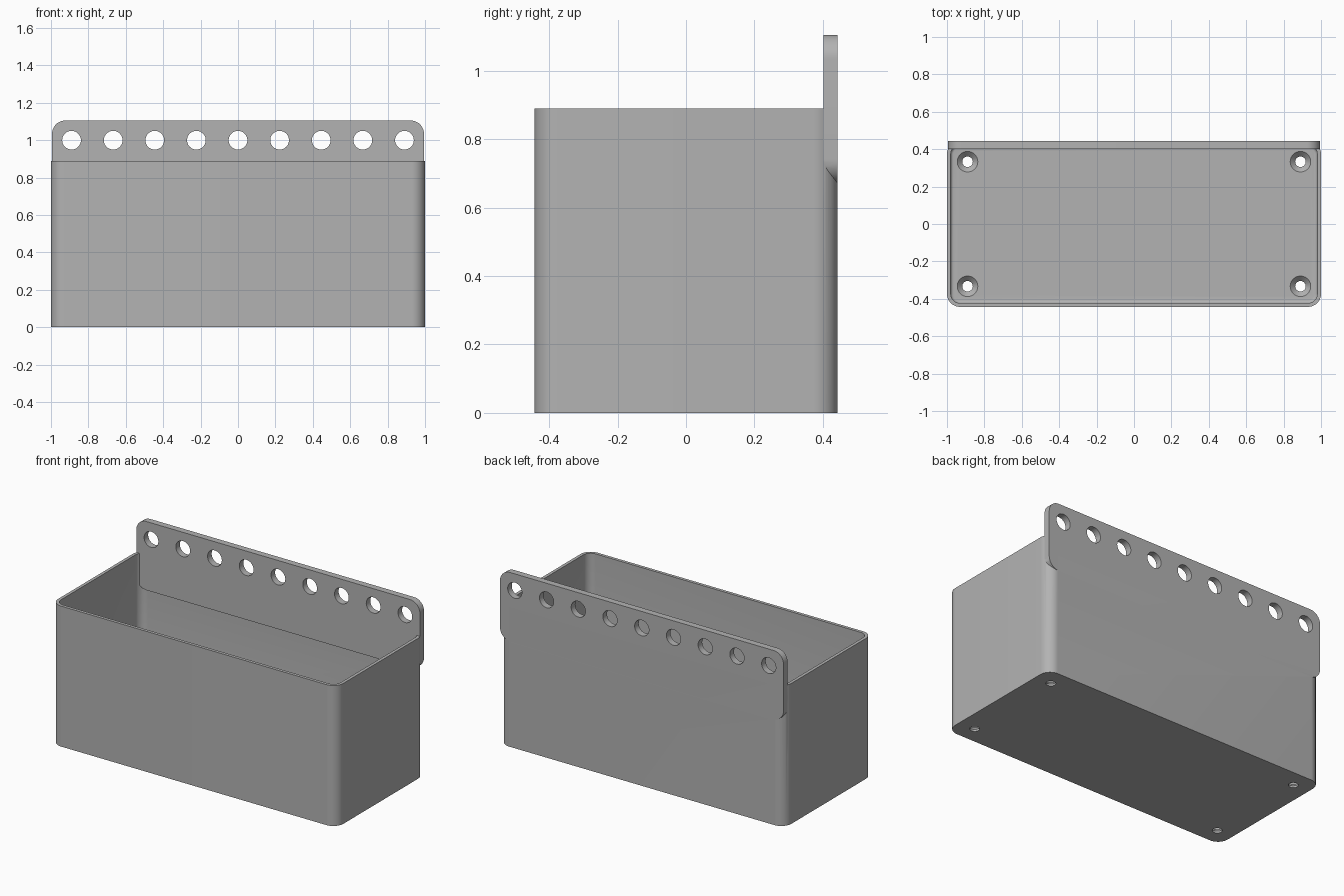
import bpy
import bmesh
from math import sin, cos, pi, radians

cube = bpy.data.objects.get("Cube")
if cube:
    bpy.data.objects.remove(cube, do_unlink=True)

grey = bpy.data.materials.new("plain grey")
grey.use_nodes = True
colour = (0.45, 0.45, 0.45, 1)
grey.diffuse_color = colour
grey.node_tree.nodes["Principled BSDF"].inputs["Base Color"].default_value = colour


def rounded_rect(half_w, half_h, radius, steps=12):
    """Counter-clockwise outline of a rectangle with round corners."""
    points = []
    for corner, (sx, sy) in enumerate([(1, 1), (-1, 1), (-1, -1), (1, -1)]):
        for i in range(steps + 1):
            a = pi / 2 * (corner + i / steps)
            points.append((sx * (half_w - radius) + radius * cos(a),
                           sy * (half_h - radius) + radius * sin(a)))
    return points


def circle(x, y, radius, steps=40):
    return [(x + radius * cos(2 * pi * i / steps), y + radius * sin(2 * pi * i / steps))
            for i in range(steps)]


def along_z(outline, z):
    return [(u, v, z) for u, v in outline]


def along_y(outline, y, z_offset=0):
    return [(u, y, v + z_offset) for u, v in outline]


def loft(name, stacks):
    """Skin each stack of rings and cap both of its ends."""
    bm = bmesh.new()
    for rings in stacks:
        loops = [[bm.verts.new(p) for p in ring] for ring in rings]
        for low, high in zip(loops, loops[1:]):
            for i in range(len(low)):
                bm.faces.new((low[i - 1], low[i], high[i], high[i - 1]))
        bm.faces.new(loops[0])
        bm.faces.new(loops[-1])
    bmesh.ops.recalc_face_normals(bm, faces=bm.faces)
    mesh = bpy.data.meshes.new(name)
    bm.to_mesh(mesh)
    bm.free()
    mesh.materials.append(grey)
    obj = bpy.data.objects.new(name, mesh)
    bpy.context.collection.objects.link(obj)
    return obj


def combine(target, other, operation):
    """Apply a boolean and discard the second object."""
    bpy.context.view_layer.objects.active = target
    mod = target.modifiers.new(operation.lower(), "BOOLEAN")
    mod.operation, mod.object, mod.solver = operation, other, "EXACT"
    bpy.ops.object.modifier_apply(modifier=mod.name)
    bpy.data.objects.remove(other, do_unlink=True)


WIDTH, DEPTH, HEIGHT = 1.0, 0.443, 0.89
WALL, FLOOR, CORNER, FILLET = 0.02, 0.04, 0.07, 0.015

# Open bin: outside wall, rim, inside wall, small fillet and floor
outside = rounded_rect(WIDTH, DEPTH, CORNER)
inside = rounded_rect(WIDTH - WALL, DEPTH - WALL, CORNER - WALL)
rings = [along_z(outside, 0), along_z(outside, HEIGHT), along_z(inside, HEIGHT)]
for i in range(5):
    a = pi / 2 * i / 4
    inset = WALL + FILLET * (1 - cos(a))
    rings.append(along_z(rounded_rect(WIDTH - inset, DEPTH - inset, CORNER - inset),
                         FLOOR + FILLET * (1 - sin(a))))
storage_bin = loft("storage_bin", [rings])

# Hanging plate along the back
PLATE_LOW, PLATE_TOP = 0.67, 1.105
plate_outline = rounded_rect(0.994, (PLATE_TOP - PLATE_LOW) / 2, CORNER)
plate_mid = (PLATE_TOP + PLATE_LOW) / 2
hanging_plate = loft("hanging_plate", [[along_y(plate_outline, y, plate_mid)
                                        for y in (0.402, DEPTH)]])
combine(storage_bin, hanging_plate, "UNION")

# Row of nine hanging holes
hanging_holes = loft("hanging_holes", [
    [along_y(circle(0.2225 * i, 1.0, 0.05), y) for y in (0.35, 0.5)]
    for i in range(-4, 5)])
combine(storage_bin, hanging_holes, "DIFFERENCE")

# Countersunk screw holes in the floor corners
screw_profile = [(-0.02, 0.028), (0.012, 0.028), (FLOOR, 0.055), (0.06, 0.055)]
screw_holes = loft("screw_holes", [
    [along_z(circle(x, y, r), z) for z, r in screw_profile]
    for x in (-0.89, 0.89) for y in (-0.333, 0.333)])
combine(storage_bin, screw_holes, "DIFFERENCE")

bpy.ops.object.select_all(action="DESELECT")
storage_bin.select_set(True)
bpy.context.view_layer.objects.active = storage_bin
bpy.ops.object.shade_smooth_by_angle(angle=radians(30))
